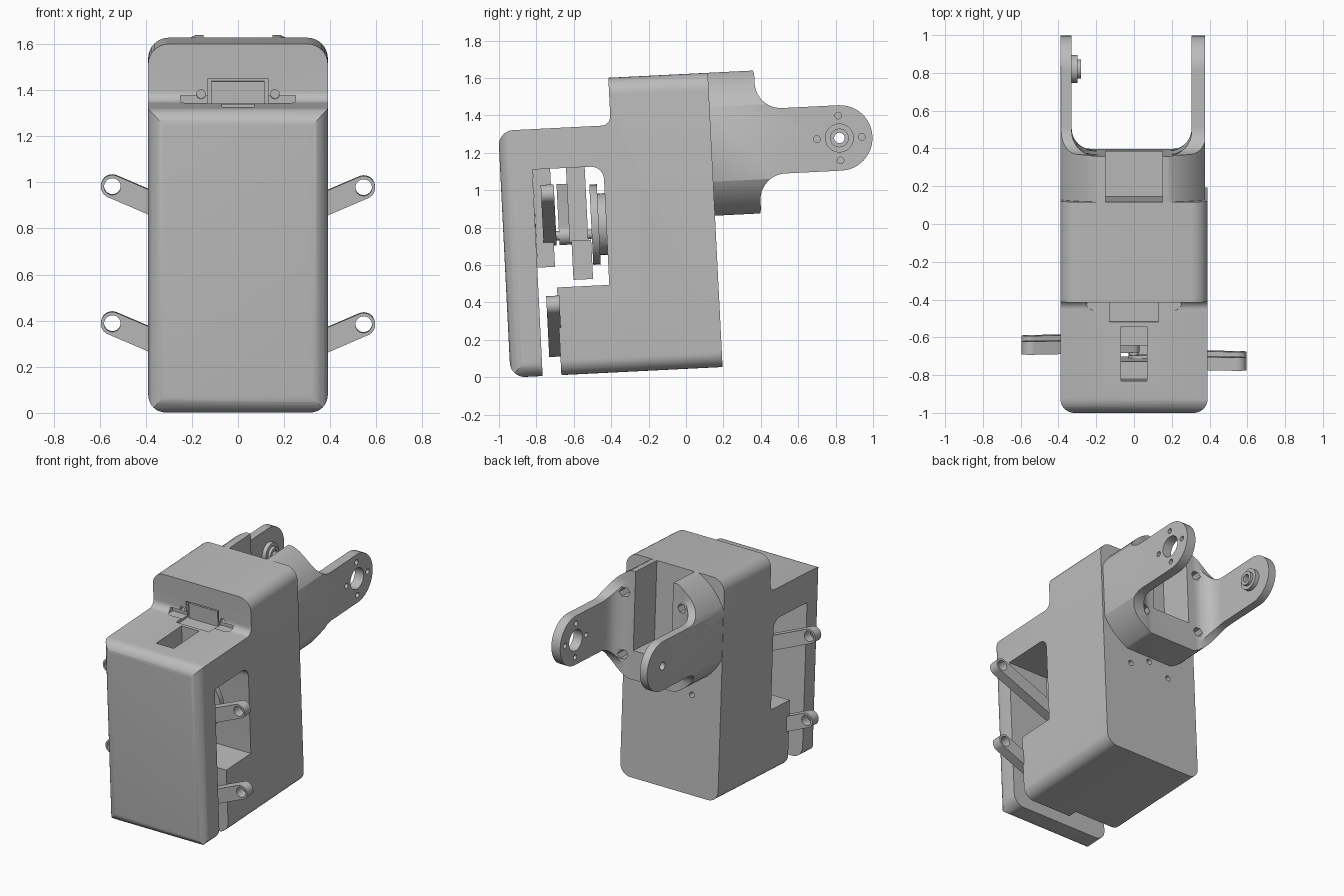
import bpy, bmesh, math
from mathutils import Vector, Matrix

cube = bpy.data.objects.get("Cube")
if cube:
    bpy.data.objects.remove(cube, do_unlink=True)

TILT = 0.05          # whole model leans slightly forward
parts = []

grey = bpy.data.materials.new("plain_grey")
grey.use_nodes = True
grey.diffuse_color = (0.5, 0.5, 0.5, 1)
grey.node_tree.nodes["Principled BSDF"].inputs["Base Color"].default_value = (0.5, 0.5, 0.5, 1)


def rounded(corners, n=8):
    """Polygon from (a, b, radius) corners."""
    out = []
    for i, (a, b, r) in enumerate(corners):
        p = Vector((a, b))
        if not r:
            out.append(p)
            continue
        d1 = (Vector(corners[i - 1][:2]) - p).normalized()
        d2 = (Vector(corners[(i + 1) % len(corners)][:2]) - p).normalized()
        half = d1.angle(d2) / 2
        c = p + (d1 + d2).normalized() * r / math.sin(half)
        va = p + d1 * r / math.tan(half) - c
        vb = p + d2 * r / math.tan(half) - c
        turn = math.atan2(va.x * vb.y - va.y * vb.x, va.dot(vb))
        out += [c + Matrix.Rotation(turn * k / n, 2) @ va for k in range(n + 1)]
    return out


def prism(name, axis, pts, lo, hi, keep=True):
    """Extrude a 2D outline along the named axis."""
    def place(p, h):
        a, b = p
        return {"x": (h, a, b), "y": (a, h, b), "z": (a, b, h)}[axis]
    bm = bmesh.new()
    rings = [[bm.verts.new(place(p, h)) for p in pts] for h in (lo, hi)]
    for ring in rings:
        bm.faces.new(ring)
    for i in range(len(pts)):
        bm.faces.new((rings[0][i - 1], rings[0][i], rings[1][i], rings[1][i - 1]))
    bmesh.ops.recalc_face_normals(bm, faces=bm.faces)
    mesh = bpy.data.meshes.new(name)
    bm.to_mesh(mesh)
    bm.free()
    mesh.materials.append(grey)
    ob = bpy.data.objects.new(name, mesh)
    bpy.context.collection.objects.link(ob)
    if keep:
        parts.append(ob)
    return ob


def box(name, x, y, z, keep=True):
    pts = [(x[0], y[0]), (x[1], y[0]), (x[1], y[1]), (x[0], y[1])]
    return prism(name, "z", pts, z[0], z[1], keep)


def disc(name, axis, c, r, lo, hi, keep=True, n=32):
    pts = [(c[0] + r * math.cos(math.tau * k / n), c[1] + r * math.sin(math.tau * k / n))
           for k in range(n)]
    return prism(name, axis, pts, lo, hi, keep)


def combine(target, tool, op="DIFFERENCE"):
    """Apply a boolean and discard the tool."""
    mod = target.modifiers.new("bool", "BOOLEAN")
    mod.operation, mod.object, mod.solver = op, tool, "EXACT"
    dg = bpy.context.evaluated_depsgraph_get()
    dg.update()
    mesh = bpy.data.meshes.new_from_object(target.evaluated_get(dg))
    target.modifiers.clear()
    target.data = mesh
    bpy.data.objects.remove(tool, do_unlink=True)


# Body housing: stepped side outline trimmed by front and plan outlines
FRONT, BACK, LOW, TOP, STEP, HALF = -0.937, 0.198, 0.045, 1.62, 1.366, 0.39
body = prism("body_housing", "x", rounded([
    (FRONT, LOW - .0002, .08), (BACK, LOW - .0002, 0), (BACK, TOP + .0002, 0),
    (-.335, TOP + .0002, 0), (-.335, STEP, .05), (FRONT, STEP, .08)]), -.5, .5)
combine(body, prism("trim", "y", rounded([
    (-HALF, LOW, .08), (HALF, LOW, .08), (HALF, TOP, .09), (-HALF, TOP, .09)]),
    -1.2, .6, False), "INTERSECT")
combine(body, prism("trim", "z", rounded([
    (-HALF - .0002, FRONT - .0002, .08), (HALF + .0002, FRONT - .0002, .08),
    (HALF + .0002, .6, 0), (-HALF - .0002, .6, 0)]), -.2, 2, False), "INTERSECT")

# Side window and the gap behind the front shell
combine(body, prism("cut", "x", rounded([
    (-.765, -.1, 0), (-.665, -.1, 0), (-.665, .514, 0), (-.385, .514, 0),
    (-.385, 1.15, .07), (-.765, 1.15, 0)]), -.6, .6, False))
combine(body, box("cut", (-.6, 0), (-.7, -.6), (-.1, .53), False))

# Cable hole in the step, connector recess and screw holes
combine(body, box("cut", (-.07, .07), (-.764, -.475), (1.1, 1.5), False))
combine(body, box("cut", (-.13, .13), (-.45, -.27), (1.345, 1.47), False))
combine(body, prism("cut", "z", rounded([
    (-.25, -.39, .04), (.25, -.39, .04), (.25, -.32, 0), (-.25, -.32, 0)]), 1.36, 1.395, False))
for s in (-1, 1):
    combine(body, disc("cut", "y", (s * .16, 1.4), .02, -.5, -.28, False, 16))
    combine(body, disc("cut", "y", (s * .16, .75), .02, .13, .3, False, 16))
combine(body, disc("cut", "y", (0, .82), .02, .13, .3, False, 16))
box("connector_block", (-.115, .115), (-.325, -.25), (1.34, 1.455))

# Four linkage levers with eyelets
for s, y0, side in ((1, -.725, "right"), (-1, -.64, "left")):
    for z, level in ((1.015, "upper"), (.42, "lower")):
        d = Vector((-s, -.43)).normalized()
        n = Vector((-d.y, d.x)) * .05
        tip = Vector((s * .545, z))
        a, b = tip - d * .05, tip + d * .62
        outline = rounded([(*(a + n), .049), (*(b + n), .049),
                           (*(b - n), .049), (*(a - n), .049)])
        lever = prism(f"{level}_{side}_lever", "y", outline, y0, y0 + .07)
        combine(lever, disc("cut", "y", tip, .036, y0 - .1, y0 + .2, False))

# Inner drive parts seen through the window
box("inner_column", (-.07, .07), (-.764, -.67), (.625, 1.16))
box("inner_strip", (-.07, .07), (-.585, -.485), (.75, 1.16))
box("drive_block", (-.12, .12), (-.575, -.47), (.55, .76))
disc("drive_wheel", "y", (0, .84), .215, -.465, -.425)
disc("drive_hub", "y", (0, .84), .165, -.425, -.38)
disc("drive_shaft", "y", (0, .79), .025, -.66, -.46)
for z in (.79, .88):
    disc("lever_pin", "y", (.02, z), .04, -.765, -.7, n=20)

# Rear fork bracket: side outline trimmed by a U-shaped plan and a cylinder
MID, PIVOT = 1.237, (.883, 1.237)
fork = prism("fork_bracket", "x", rounded([
    (.19, .855, 0), (.445, .855, 0), (.445, 1.062, .14), (1.06, 1.062, .174),
    (1.06, 1.412, .174), (.445, 1.412, .14), (.445, 1.62, 0), (.19, 1.62, 0)], 12), -.5, .5)
combine(fork, prism("trim", "z", rounded([
    (-.388, .15, 0), (.375, .15, 0), (.375, 1.2, 0), (.305, 1.2, 0),
    (.305, .44, .12), (-.33, .44, .12), (-.33, 1.2, 0), (-.388, 1.2, 0)]),
    .5, 2, False), "INTERSECT")
combine(fork, disc("trim", "y", (0, MID), .425, .1, 1.3, False, 64), "INTERSECT")
combine(fork, box("cut", (-.15, .15), (.1, .6), (1.06, 1.8), False))
for sx in (-1, 1):
    for sz in (-1, 1):
        combine(fork, disc("cut", "y", (sx * .225, MID + sz * .22), .035, .25, .7, False, 6))

# Pivot boss on one fork arm, bearing hole and bolt circle on the other
boss = disc("pivot_boss", "x", PIVOT, .075, -.335, -.3)
rim = disc("pivot_boss_rim", "x", PIVOT, .05, -.3, -.28)
for ob in (fork, boss, rim):
    combine(ob, disc("cut", "x", PIVOT, .028, -.5, -.2, False))
combine(fork, disc("cut", "x", PIVOT, .075, .2, .5, False))
for k in range(4):
    t = k * math.pi / 2
    c = (PIVOT[0] + .12 * math.cos(t), PIVOT[1] + .12 * math.sin(t))
    combine(fork, disc("cut", "x", c, .018, .2, .5, False, 16))

# Lean the whole model and shade it
bpy.ops.object.select_all(action="DESELECT")
for ob in parts:
    ob.data.transform(Matrix.Rotation(TILT, 4, "X"))
    ob.select_set(True)
bpy.context.view_layer.objects.active = body
bpy.ops.object.shade_smooth_by_angle(angle=math.radians(30))
